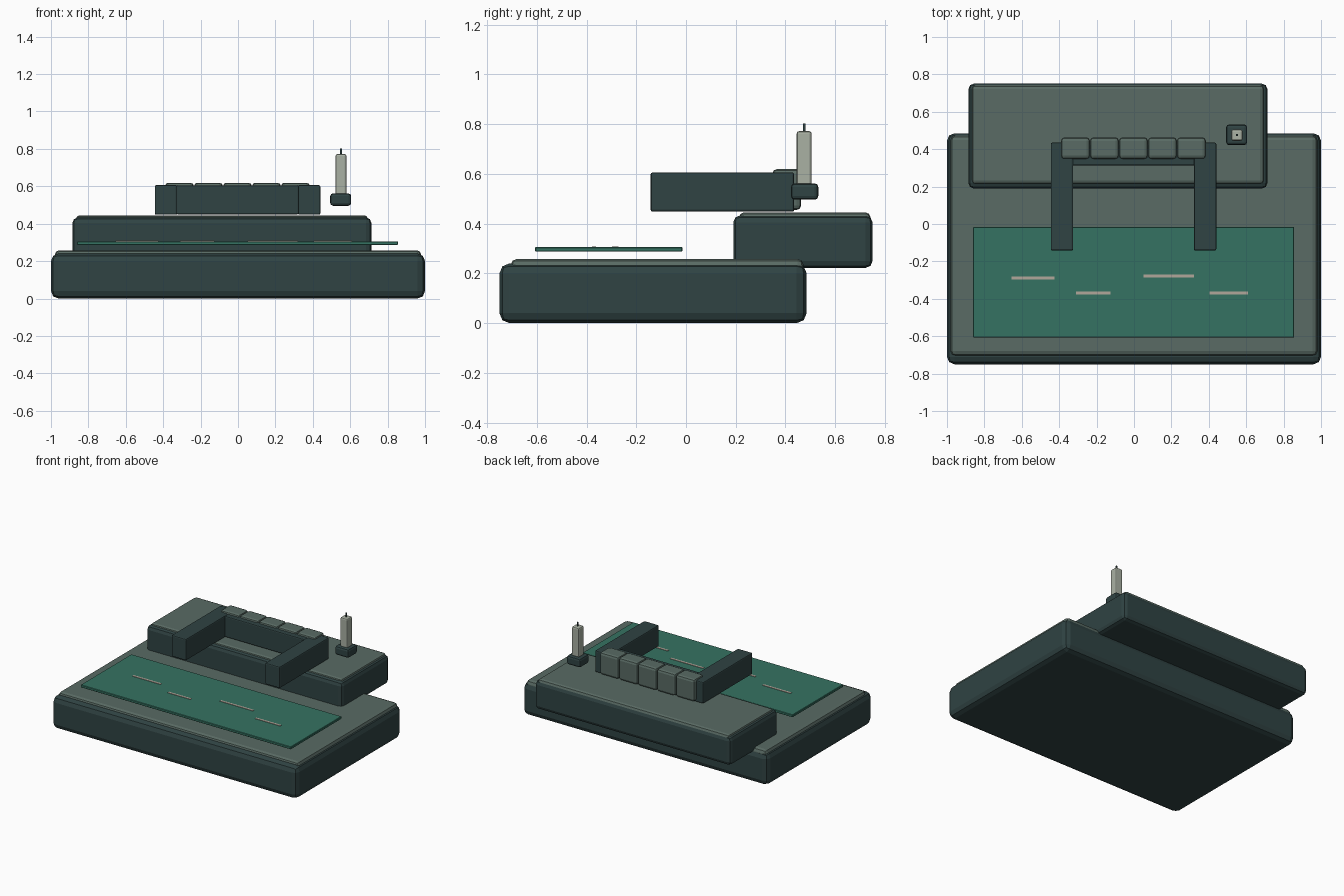
import bpy

if "Cube" in bpy.data.objects:
    bpy.data.objects.remove(bpy.data.objects["Cube"])


def material(name, rgb):
    m = bpy.data.materials.new(name)
    m.diffuse_color = (*rgb, 1)
    m.use_nodes = True
    m.node_tree.nodes["Principled BSDF"].inputs["Base Color"].default_value = m.diffuse_color
    return m


DARK = material("dark slate", (0.029, 0.056, 0.056))
STONE = material("grey green", (0.10, 0.147, 0.128))
WATER = material("teal", (0.036, 0.17, 0.122))
PALE = material("pale grey", (0.40, 0.44, 0.37))
FOAM = material("warm grey", (0.45, 0.39, 0.33))


def box(name, xs, ys, zs, mat, bevel=0.0, segments=2):
    """Box spanning the given ranges, with optional rounded edges."""
    ranges = (xs, ys, zs)
    bpy.ops.mesh.primitive_cube_add(size=1, location=[(a + b) / 2 for a, b in ranges])
    ob = bpy.context.object
    ob.name = name
    ob.scale = [b - a for a, b in ranges]
    bpy.ops.object.transform_apply(location=False, rotation=False, scale=True)
    ob.data.materials.append(mat)
    if bevel:
        mod = ob.modifiers.new("Rounded edges", "BEVEL")
        mod.width = bevel
        mod.segments = segments
    return ob


# Lower terrace and its lighter top
box("lower_slab", (-1, 1), (-0.75, 0.485), (0, 0.24), DARK, 0.04)
box("lower_slab_top", (-0.98, 0.98), (-0.705, 0.473), (0.2, 0.258), STONE, 0.025)

# Upper terrace, set back and off centre
box("upper_slab", (-0.885, 0.713), (0.19, 0.75), (0.222, 0.433), DARK, 0.028)
box("upper_slab_top", (-0.867, 0.695), (0.213, 0.742), (0.39, 0.445), STONE, 0.02)

# Water sheet with thin ripple strips
box("water_sheet", (-0.86, 0.856), (-0.607, -0.015), (0.287, 0.306), WATER, 0.003, 1)
for i, (x, y, length) in enumerate([(-0.54, -0.29, 0.23), (-0.217, -0.37, 0.185),
                                    (0.187, -0.279, 0.27), (0.506, -0.37, 0.205)]):
    box(f"ripple_{i + 1}", (x - length / 2, x + length / 2),
        (y - 0.008, y + 0.008), (0.302, 0.309), FOAM)

# U-shaped gallery: two arms and a rear bar
for side, xs in (("left", (-0.445, -0.325)), ("right", (0.32, 0.44))):
    box(f"{side}_arm", xs, (-0.142, 0.435), (0.448, 0.606), DARK, 0.008)
box("rear_bar", (-0.33, 0.325), (0.312, 0.428), (0.45, 0.605), DARK, 0.008)

# Row of rounded blocks along the rear bar
for i in range(5):
    x = -0.39 + i * 0.155
    box(f"rear_block_{i + 1}", (x, x + 0.154), (0.347, 0.463),
        (0.455, 0.619), STONE, 0.018)

# Beacon: foot, pale post and tip
box("beacon_foot", (0.493, 0.605), (0.422, 0.532), (0.496, 0.562), DARK, 0.015)
box("beacon_post", (0.521, 0.58), (0.445, 0.505), (0.54, 0.772), PALE, 0.01)
box("beacon_tip", (0.546, 0.555), (0.471, 0.48), (0.76, 0.802), DARK)
